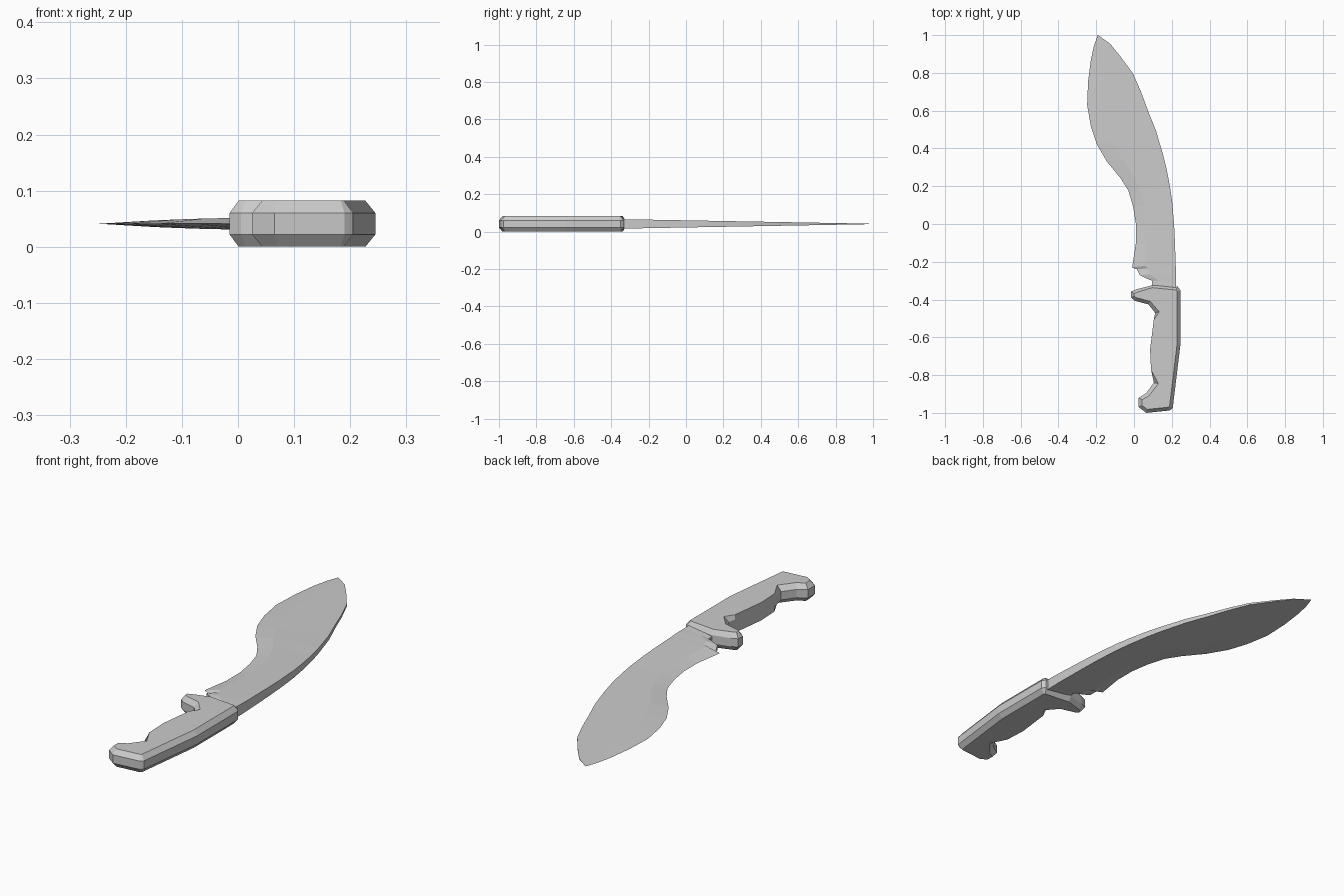
import bpy, bmesh
from mathutils import Vector

if "Cube" in bpy.data.objects:
    bpy.data.objects.remove(bpy.data.objects["Cube"])

ZC = 0.041  # mid-plane height of the knife


def loft(name, rings):
    """Skin a list of equal-length closed rings and cap both ends."""
    bm = bmesh.new()
    vs = [[bm.verts.new(p) for p in r] for r in rings]
    n = len(rings[0])
    for a, b in zip(vs, vs[1:]):
        for i in range(n):
            j = (i + 1) % n
            bm.faces.new((a[i], a[j], b[j], b[i]))
    bm.faces.new(vs[0][::-1])
    bm.faces.new(vs[-1])
    bmesh.ops.remove_doubles(bm, verts=bm.verts, dist=1e-4)
    bmesh.ops.triangulate(bm, faces=[f for f in bm.faces if len(f.verts) > 4])
    bmesh.ops.recalc_face_normals(bm, faces=bm.faces)
    me = bpy.data.meshes.new(name)
    bm.to_mesh(me)
    bm.free()
    ob = bpy.data.objects.new(name, me)
    bpy.context.collection.objects.link(ob)
    return ob


# Blade: each row pairs a cutting-edge point with a spine point
rows = [
    (.095, -.345, .222, -.345), (.095, -.300, .222, -.30),
    (.070, -.290, .222, -.285), (.030, -.270, .222, -.26),
    (.016, -.240, .221, -.22), (-.010, -.230, .220, -.20),
    (.010, -.100, .217, -.10), (.010, .000, .212, .00),
    (-.005, .093, .203, .11), (-.030, .177, .190, .20),
    (-.074, .246, .173, .29), (-.143, .330, .153, .37),
    (-.196, .420, .116, .495), (-.228, .516, .074, .60),
    (-.248, .630, .037, .70), (-.243, .755, -.005, .796),
    (-.228, .870, -.074, .89), (-.213, .940, -.127, .955),
    (-.192, 1.0, -.190, 1.0),
]
rings = []
for k, (ex, ey, sx, sy) in enumerate(rows):
    half = 0.024 * (1 - sy) / 1.33 + (0.001 if sy < 1 else 0)
    edge = half * 0.5 if k < 4 else 0.0      # blunt notch, sharp edge
    e, s = Vector((ex, ey)), Vector((sx, sy))
    m = e.lerp(s, 0.28)
    section = [(e, edge), (m, half * 0.75), (s, half)]
    rings.append([(p.x, p.y, ZC + h) for p, h in section] +
                 [(p.x, p.y, ZC - h) for p, h in reversed(section)])
loft("blade", rings)

# Handle outline with chamfer inset at each corner (clockwise from guard)
outline = [
    (.095, -.325, .012), (.232, -.332, .018), (.245, -.350, .018),
    (.245, -.645, .018), (.205, -.975, .018), (.190, -.987, .018),
    (.065, -1.00, .018), (.025, -.970, .018), (.025, -.920, .018),
    (.065, -.895, .020), (.105, -.840, .022), (.090, -.770, .0),
    (.085, -.665, .0), (.105, -.505, .0), (.112, -.470, .020),
    (.075, -.425, .018), (.005, -.407, .018), (-.015, -.390, .016),
    (-.015, -.357, .016), (.015, -.345, .016),
]
pts = [Vector(p[:2]) for p in outline]
inner = []
for i, p in enumerate(pts):
    a = (p - pts[i - 1]).normalized()
    b = (pts[(i + 1) % len(pts)] - p).normalized()
    na, nb = Vector((a.y, -a.x)), Vector((b.y, -b.x))
    nrm = (na + nb).normalized()
    inner.append(p + nrm * outline[i][2] / max(nrm.dot(na), 0.6))
loft("handle", [[(p.x, p.y, z) for p in ring] for ring, z in
                ((inner, 0), (pts, .022), (pts, .060), (inner, .082))])
